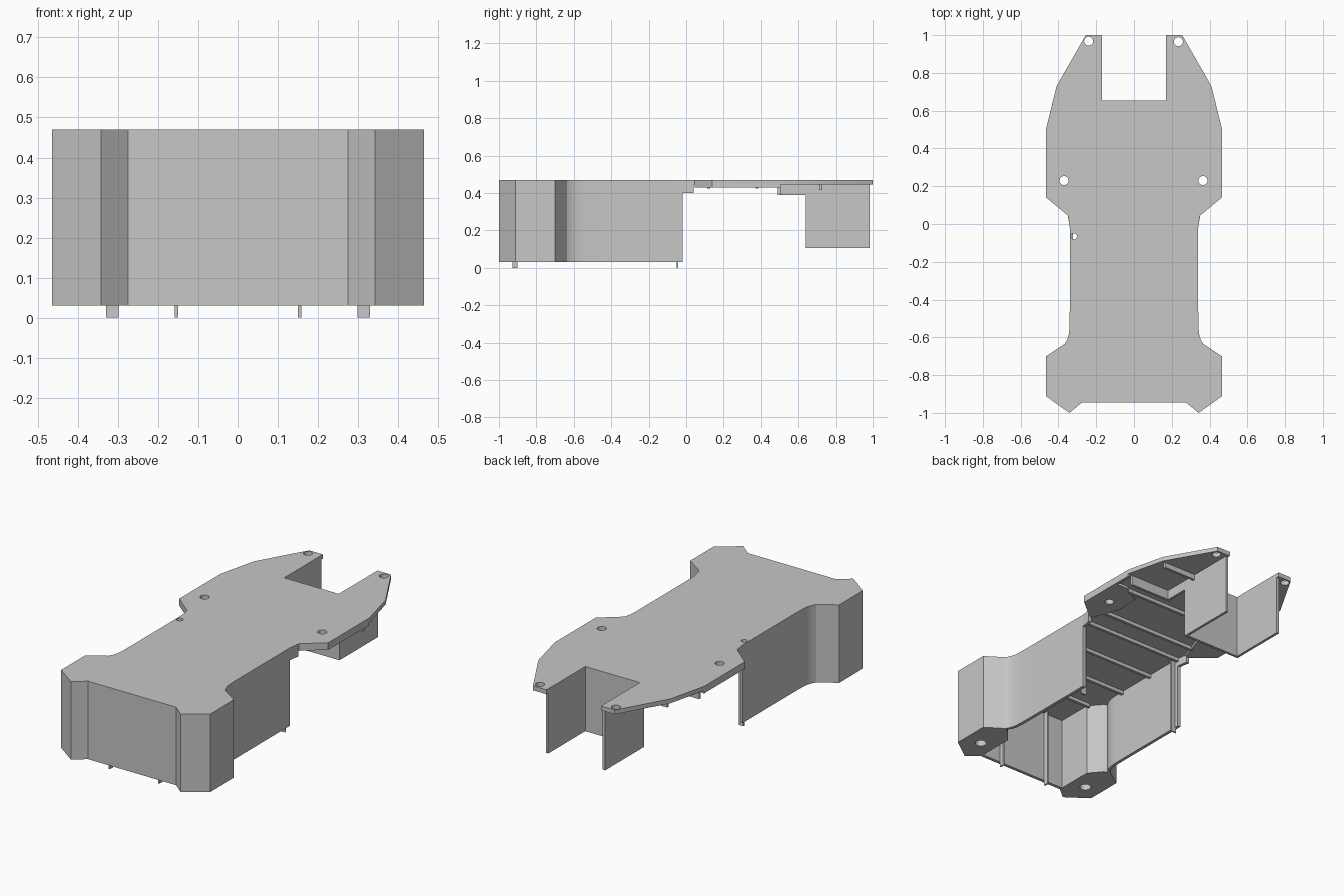
import bpy
import bmesh
import math

if "Cube" in bpy.data.objects:
    bpy.data.objects.remove(bpy.data.objects["Cube"])

TOP, UNDER, BASE = 0.47, 0.445, 0.03

grey = bpy.data.materials.new("plain grey")
grey.diffuse_color = (0.57, 0.57, 0.57, 1)
grey.use_nodes = True
grey.node_tree.nodes["Principled BSDF"].inputs["Base Color"].default_value = grey.diffuse_color


def prism(name, pts, z0, z1):
    """Extrude a plan outline from z0 up to z1."""
    bm = bmesh.new()
    low = [bm.verts.new((x, y, z0)) for x, y in pts]
    high = [bm.verts.new((x, y, z1)) for x, y in pts]
    bm.faces.new(low[::-1])
    bm.faces.new(high)
    n = len(pts)
    for i in range(n):
        j = (i + 1) % n
        bm.faces.new((low[i], low[j], high[j], high[i]))
    bmesh.ops.recalc_face_normals(bm, faces=bm.faces)
    me = bpy.data.meshes.new(name)
    bm.to_mesh(me)
    bm.free()
    me.materials.append(grey)
    ob = bpy.data.objects.new(name, me)
    bpy.context.collection.objects.link(ob)
    return ob


def pair(name, pts, z0, z1):
    """The same prism on the right and left."""
    return [prism(f"{side}_{name}", [(s * x, y) for x, y in pts], z0, z1)
            for side, s in (("right", 1), ("left", -1))]


def rect(x0, x1, y0, y1):
    return [(x0, y0), (x1, y0), (x1, y1), (x0, y1)]


def drill(ob, x, y, r, z0=-0.1, z1=0.6):
    """Cut a round vertical hole."""
    circle = [(x + r * math.cos(a * math.tau / 24), y + r * math.sin(a * math.tau / 24))
              for a in range(24)]
    cutter = prism("hole_cutter", circle, z0, z1)
    cutter.hide_render = True
    mod = ob.modifiers.new("hole", 'BOOLEAN')
    mod.operation, mod.solver, mod.object = 'DIFFERENCE', 'EXACT', cutter
    bpy.context.view_layer.objects.active = ob
    bpy.ops.object.modifier_apply(modifier=mod.name)
    bpy.data.objects.remove(cutter)


# Top plate: half outline from rear notch round to the front scallop
waist = [(0.342, 0.0), (0.34, -0.02), (0.34, -0.45), (0.341, -0.54), (0.344, -0.58),
         (0.353, -0.612), (0.367, -0.635)]
corner = [(0.465, -0.70), (0.465, -0.912), (0.342, -1.0), (0.275, -0.945)]
half = [(0.17, 0.655), (0.17, 1.0), (0.255, 1.0), (0.41, 0.73), (0.465, 0.505),
        (0.465, 0.14), (0.35, 0.045)] + waist + corner
plate = prism("top_plate", half + [(-x, y) for x, y in reversed(half)], UNDER, TOP)
for x, y, r in [(0.235, 0.965, 0.024), (-0.24, 0.968, 0.024), (0.365, 0.23, 0.024),
                (-0.37, 0.23, 0.024), (-0.318, -0.065, 0.016)]:
    drill(plate, x, y, r)

# Thick screw pads under the shoulder lobes, plus the edge rim behind them
pad = [(0.465, 0.40), (0.465, 0.14), (0.35, 0.045), (0.325, 0.045), (0.27, 0.20),
       (0.27, 0.33), (0.38, 0.40)]
for ob, x in zip(pair("shoulder_pad", pad, 0.43, UNDER), (0.365, -0.37)):
    drill(ob, x, 0.23, 0.024)
pair("shoulder_rim", rect(0.45, 0.465, 0.40, 0.505), 0.43, UNDER)

# Solid front corner posts with blind screw holes
post = [(0.335, -0.65), (0.367, -0.635)] + corner + [(0.275, -0.72)]
for ob, s in zip(pair("corner_post", post, BASE, UNDER), (1, -1)):
    drill(ob, s * 0.365, -0.84, 0.03, -0.1, 0.25)

# Side walls follow the waist, with a shallow continuation to the rear
side_line = waist[1:]
pair("side_wall", side_line + [(x - 0.018, y) for x, y in reversed(side_line)], BASE, UNDER)
pair("side_wall_end", [(0.34, -0.02), (0.342, 0.0), (0.35, 0.04), (0.332, 0.04),
                       (0.322, -0.02)], 0.40, UNDER)
prism("front_wall", rect(-0.275, 0.275, -0.945, -0.927), BASE, UNDER)

# Vertical locating ribs that stick out below the walls
pair("front_rib", rect(0.15, 0.158, -0.927, -0.90), 0.0, UNDER)
pair("side_rib", rect(0.298, 0.33, -0.05, -0.042), 0.0, UNDER)

# Stiffening ribs across the underside
for i, (y, w) in enumerate([(-0.70, 0.275), (-0.48, 0.322), (-0.25, 0.322), (-0.02, 0.322),
                            (0.12, 0.30), (0.38, 0.36)]):
    prism(f"cross_rib_{i + 1}", rect(-w, w, y - 0.008, y + 0.008), 0.425, UNDER)

# Rear notch: deep side walls, back wall and the ribs around it
pair("notch_side_wall", rect(0.17, 0.185, 0.64, 0.985), 0.105, UNDER)
prism("notch_back_wall", rect(-0.17, 0.17, 0.64, 0.655), 0.105, UNDER)
pair("notch_rib", rect(0.17, 0.185, 0.505, 0.64), 0.39, UNDER)
pair("shoulder_rib", rect(0.17, 0.435, 0.49, 0.505), 0.39, UNDER)
pair("rear_rib", rect(0.185, 0.39, 0.712, 0.726), 0.415, UNDER)

# Smooth the curved walls and holes, keep the edges sharp
for ob in list(bpy.context.scene.objects):
    ob.select_set(True)
    bpy.context.view_layer.objects.active = ob
bpy.ops.object.shade_smooth_by_angle(angle=math.radians(25))
